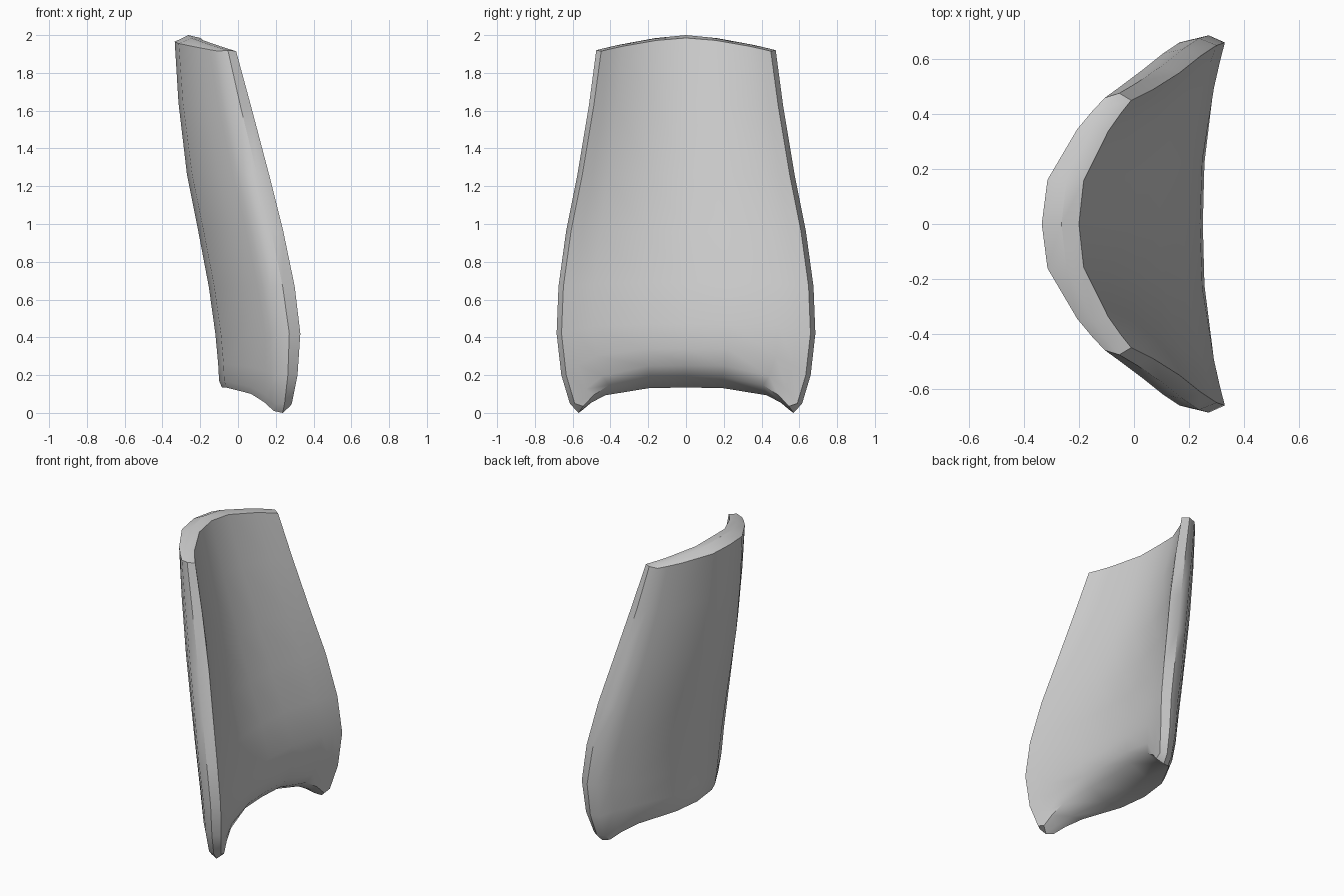
import bpy, bmesh, math

if "Cube" in bpy.data.objects:
    bpy.data.objects.remove(bpy.data.objects["Cube"])

# Rows from top to bottom: height of outer centre, inner centre and side edge,
# x of outer centre, inner centre, outer edge and inner edge, half width
ROWS = [
    (1.965, 1.985, 1.915, -.335, -.2, -.105, -.01, .475),
    (1.64, 1.64, 1.62, -.315, -.11, -.05, .07, .515),
    (1.26, 1.26, 1.26, -.27, 0, .03, .165, .575),
    (.96, .96, .96, -.21, .09, .105, .24, .635),
    (.67, .69, .67, -.155, .18, .165, .3, .675),
    (.42, .47, .42, -.12, .24, .205, .33, .685),
    (.26, .34, .2, -.105, .25, .205, .315, .66),
    (.17, .25, .05, -.1, .23, .2, .285, .615),
    (.135, .19, .01, -.085, .18, .19, .275, .57),
]
# Columns across the plate: share of the half width, share of the sweep in x
HALF = [(.35, .09), (.75, .56), (.9, .81), (1, 1)]
COLS = [(-f, s) for f, s in reversed(HALF)] + [(0, 0)] + HALF
LAST_ROW, LAST_COL = len(ROWS) - 1, len(COLS) - 1


def mix(a, b, t):
    return a + (b - a) * t


def skin_point(r, c, inner):
    """Point on the outer or inner skin."""
    z_out, z_in, z_edge, x_out, x_in, x_a, x_c, width = ROWS[r]
    f, s = COLS[c]
    drop = abs(f) ** (1.6 if r < 2 else 4.5)
    if inner:
        edge = z_edge + (.025 if r == LAST_ROW else 0)
        return (mix(x_in, x_c, s), f * (width - .026), mix(z_in, edge, drop))
    return (mix(x_out, x_a, s), f * (width - .016), mix(z_out, z_edge, drop))


def rim_point(r, c):
    """Ridge point on the rim, between the two skins."""
    a, b = skin_point(r, c, False), skin_point(r, c, True)
    f = COLS[c][0]
    y = f * ROWS[r][7]
    z = (a[2] + b[2]) / 2
    if r == 0:
        z = max(a[2], b[2]) + .015 - .01 * abs(f)
    elif r == LAST_ROW:
        z = a[2] - .01 * abs(f)
    return ((a[0] + b[0]) / 2 + .004, y, z)


# Curved plate: two skins joined by a ridged rim
bm = bmesh.new()
cells = [(r, c) for r in range(len(ROWS)) for c in range(len(COLS))]
outer = {k: bm.verts.new(skin_point(*k, False)) for k in cells}
inner = {k: bm.verts.new(skin_point(*k, True)) for k in cells}
for skin in (outer, inner):
    for r in range(LAST_ROW):
        for c in range(LAST_COL):
            bm.faces.new([skin[k] for k in ((r, c), (r, c + 1), (r + 1, c + 1), (r + 1, c))])

loop = [(0, c) for c in range(LAST_COL)]
loop += [(r, LAST_COL) for r in range(LAST_ROW)]
loop += [(LAST_ROW, c) for c in range(LAST_COL, 0, -1)]
loop += [(r, 0) for r in range(LAST_ROW, 0, -1)]
rim = {k: bm.verts.new(rim_point(*k)) for k in loop}
for k, n in zip(loop, loop[1:] + loop[:1]):
    bm.faces.new([outer[k], outer[n], rim[n], rim[k]])
    bm.faces.new([rim[k], rim[n], inner[n], inner[k]])
bmesh.ops.recalc_face_normals(bm, faces=bm.faces)

mesh = bpy.data.meshes.new("curved_plate")
bm.to_mesh(mesh)
bm.free()
plate = bpy.data.objects.new("curved_plate", mesh)
bpy.context.collection.objects.link(plate)

# Plain grey
grey = bpy.data.materials.new("plain_grey")
grey.use_nodes = True
colour = (.6, .6, .6, 1)
grey.diffuse_color = colour
grey.node_tree.nodes["Principled BSDF"].inputs["Base Color"].default_value = colour
mesh.materials.append(grey)

bpy.ops.object.select_all(action="DESELECT")
plate.select_set(True)
bpy.context.view_layer.objects.active = plate
bpy.ops.object.shade_smooth_by_angle(angle=math.radians(35))
